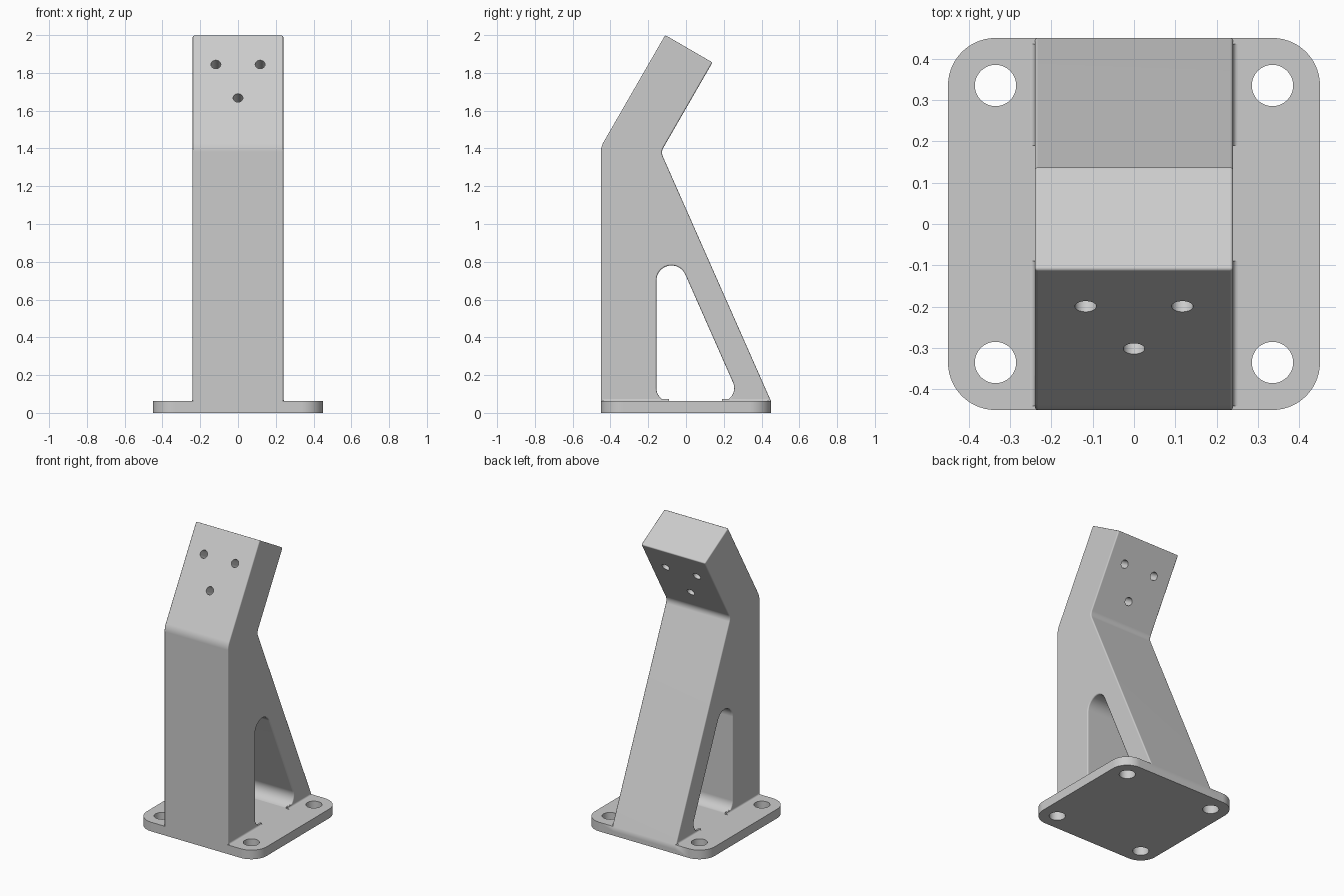
import bpy
import bmesh
import math
from mathutils import Matrix, Vector

cube = bpy.data.objects.get("Cube")
if cube:
    bpy.data.objects.remove(cube, do_unlink=True)

PLATE_TOP = 0.062
HALF_WIDTH = 0.24
HALF_BASE = 0.45
TILT = math.radians(60)


def rounded(corners, steps=10):
    """Turn (a, b, radius) corners into an outline with filleted corners."""
    outline = []
    for i, (a, b, radius) in enumerate(corners):
        p = Vector((a, b))
        if radius == 0:
            outline.append(p)
            continue
        u = (Vector(corners[i - 1][:2]) - p).normalized()
        v = (Vector(corners[(i + 1) % len(corners)][:2]) - p).normalized()
        half = u.angle(v) / 2
        centre = p + (u + v).normalized() * (radius / math.sin(half))
        start = p + u * (radius / math.tan(half)) - centre
        end = p + v * (radius / math.tan(half)) - centre
        sweep = math.pi - 2 * half
        for k in range(steps + 1):
            t = k / steps
            w = (start * math.sin((1 - t) * sweep) + end * math.sin(t * sweep))
            outline.append(centre + w / math.sin(sweep))
    return outline


def new_object(name, bm):
    bmesh.ops.recalc_face_normals(bm, faces=bm.faces)
    mesh = bpy.data.meshes.new(name)
    bm.to_mesh(mesh)
    bm.free()
    obj = bpy.data.objects.new(name, mesh)
    bpy.context.collection.objects.link(obj)
    return obj


def prism(name, outline, place, depth):
    """Extrude an outline; place maps its two coordinates into space."""
    bm = bmesh.new()
    face = bm.faces.new([bm.verts.new(place(*p)) for p in outline])
    side = bmesh.ops.extrude_face_region(bm, geom=[face])
    verts = [g for g in side["geom"] if isinstance(g, bmesh.types.BMVert)]
    bmesh.ops.translate(bm, verts=verts, vec=depth)
    return new_object(name, bm)


def cylinder(name, location, radius, length, tilt=0):
    bm = bmesh.new()
    matrix = Matrix.Translation(location) @ Matrix.Rotation(tilt, 4, 'X')
    bmesh.ops.create_cone(bm, cap_ends=True, segments=40, radius1=radius,
                          radius2=radius, depth=length, matrix=matrix)
    return new_object(name, bm)


def apply_modifier(obj, mod):
    bpy.context.view_layer.objects.active = obj
    bpy.ops.object.modifier_apply(modifier=mod.name)


def combine(target, tool, operation):
    mod = target.modifiers.new(operation, 'BOOLEAN')
    mod.operation = operation
    mod.solver = 'EXACT'
    mod.object = tool
    apply_modifier(target, mod)
    bpy.data.objects.remove(tool, do_unlink=True)


# Column with the leaning head and the raked back leg
column = prism("mounting_bracket", rounded([
    (-HALF_BASE, 0.02, 0), (-HALF_BASE, 1.41, 0.1), (-0.11, 2, 0),
    (0.14, 1.855, 0), (-0.133, 1.381, 0.05),
    (HALF_BASE, PLATE_TOP, 0), (HALF_BASE, 0.02, 0)]),
    lambda y, z: (-HALF_WIDTH, y, z), (2 * HALF_WIDTH, 0, 0))

# Window between the upright and the back leg
floor = PLATE_TOP - 0.001
window = prism("window_cutter", rounded([
    (-0.157, floor, 0.07), (-0.157, 1.08, 0.08), (0.293, floor, 0.07)]),
    lambda y, z: (-0.5, y, z), (1, 0, 0))
combine(column, window, 'DIFFERENCE')

# Softened column edges
bevel = column.modifiers.new("soft_edges", 'BEVEL')
bevel.width = 0.008
bevel.segments = 4
bevel.limit_method = 'ANGLE'
bevel.angle_limit = math.radians(35)
apply_modifier(column, bevel)

# Base plate with round corners
h = HALF_BASE
plate = prism("base_plate", rounded(
    [(-h, -h, 0.115), (h, -h, 0.115), (h, h, 0.115), (-h, h, 0.115)], 14),
    lambda x, y: (x, y, 0), (0, 0, PLATE_TOP))
combine(column, plate, 'UNION')

# Small fillets where the column sides meet the plate
r = 0.012
for side in (-1, 1):
    for y0, y1 in ((-0.44, -0.09), (0.19, 0.435)):
        cove = rounded([
            (HALF_WIDTH - r, PLATE_TOP - r, 0),
            (HALF_WIDTH + r, PLATE_TOP - r, 0),
            (HALF_WIDTH + r, PLATE_TOP, 0),
            (HALF_WIDTH, PLATE_TOP, r * 0.98),
            (HALF_WIDTH, PLATE_TOP + r, 0),
            (HALF_WIDTH - r, PLATE_TOP + r, 0)], 5)
        fillet = prism("base_fillet", cove,
                       lambda x, z: (side * x, y0, z), (0, y1 - y0, 0))
        combine(column, fillet, 'UNION')

# Bolt holes through the plate corners
for x in (-0.335, 0.335):
    for y in (-0.335, 0.335):
        combine(column, cylinder("bolt_cutter", (x, y, 0), 0.05, 0.4),
                'DIFFERENCE')

# Three screw holes square to the head
for x, y, z in ((-0.117, -0.2, 1.845), (0.117, -0.2, 1.845), (0, -0.303, 1.668)):
    combine(column, cylinder("screw_cutter", (x, y, z), 0.026, 1, TILT),
            'DIFFERENCE')

# Smooth rounds with crisp flats
bpy.ops.object.select_all(action='DESELECT')
column.select_set(True)
bpy.context.view_layer.objects.active = column
bpy.ops.object.shade_smooth_by_angle(angle=math.radians(30))
weighted = column.modifiers.new("flat_shading", 'WEIGHTED_NORMAL')
weighted.keep_sharp = True
